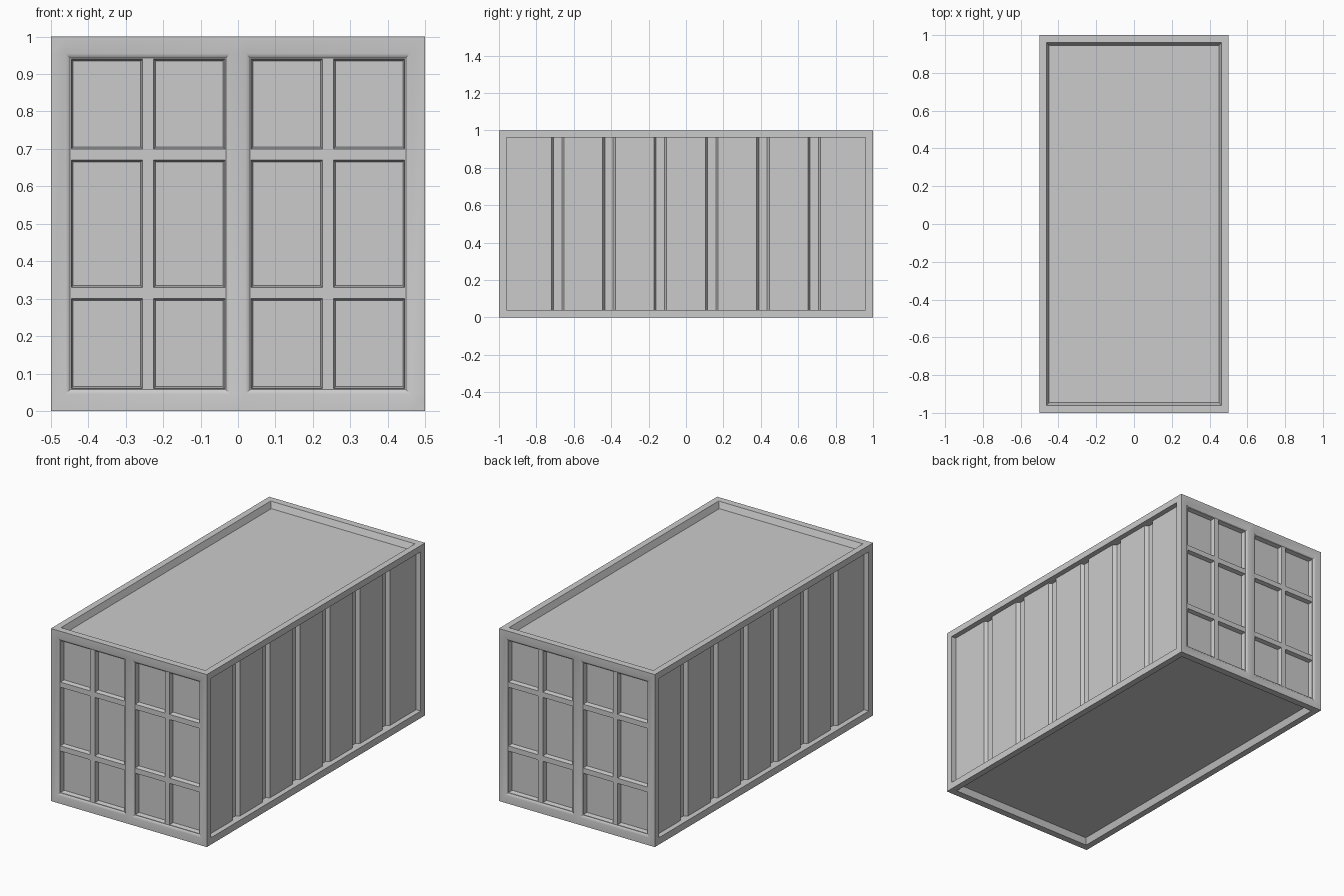
import bpy, bmesh, math
from mathutils import Vector

if "Cube" in bpy.data.objects:
    bpy.data.objects.remove(bpy.data.objects["Cube"])


class Side:
    """One face of the container, drawn in (u, v, depth) coordinates."""

    def __init__(self, name, origin, u, v):
        self.name, self.bm = name, bmesh.new()
        self.o, self.u, self.v = Vector(origin), Vector(u), Vector(v)
        self.n = self.u.cross(self.v)

    def face(self, pts):
        self.bm.faces.new([self.bm.verts.new(
            self.o + self.u * a + self.v * b - self.n * d) for a, b, d in pts])

    def sheet(self, us, vs, depth):
        """Flat grid whose odd/odd cells are left open; returns the openings."""
        holes = []
        for i in range(len(us) - 1):
            for j in range(len(vs) - 1):
                r = (us[i], vs[j], us[i + 1], vs[j + 1])
                if i % 2 and j % 2:
                    holes.append(r)
                else:
                    self.face([(a, b, depth) for a, b in corners(r)])
        return holes

    def step(self, r, inset, d0, d1):
        """Sloped wall around an opening; returns the inner rectangle."""
        q = (r[0] + inset, r[1] + inset, r[2] - inset, r[3] - inset)
        a, b = corners(r), corners(q)
        for i in range(4):
            k = (i + 1) % 4
            self.face([(*a[i], d0), (*a[k], d0), (*b[k], d1), (*b[i], d1)])
        return q

    def recess(self, r, inset, d0, d1):
        q = self.step(r, inset, d0, d1)
        self.face([(a, b, d1) for a, b in corners(q)])

    def finish(self):
        bmesh.ops.remove_doubles(self.bm, verts=self.bm.verts, dist=1e-5)
        me = bpy.data.meshes.new(self.name)
        self.bm.to_mesh(me)
        self.bm.free()
        ob = bpy.data.objects.new(self.name, me)
        bpy.context.collection.objects.link(ob)
        bpy.context.view_layer.objects.active = ob
        ob.select_set(True)
        bpy.ops.object.shade_smooth_by_angle(angle=math.radians(45))
        ob.select_set(False)


def corners(r):
    return [(r[0], r[1]), (r[2], r[1]), (r[2], r[3]), (r[0], r[3])]


# Door ends: two doors each, six recessed panels per door
for name, y, sx in (("front_doors", -1, 1), ("back_doors", 1, -1)):
    s = Side(name, (0, y, 0), (sx, 0, 0), (0, 0, 1))
    for door in s.sheet([-.5, -.46, -.02, .02, .46, .5], [0, .045, .955, 1], 0):
        q = s.step(door, .012, 0, .01)
        c = (q[0] + q[2]) / 2
        us = [q[0], c - .205, c - .015, c + .015, c + .205, q[2]]
        vs = [q[1], .06, .30, .33, .67, .70, .94, q[3]]
        for panel in s.sheet(us, vs, .01):
            s.recess(panel, .005, .01, .035)
    s.finish()

# Long walls: recessed panel with narrow vertical grooves
PERIODS, END, D, GROOVE = 7, .96, .03, .05
profile = [(-END, 0), (-END, D)]
for i in range(1, PERIODS):
    c = -END + 2 * END * i / PERIODS
    profile += [(c - .034, D), (c - .022, GROOVE), (c + .022, GROOVE), (c + .034, D)]
profile += [(END, D), (END, 0)]
for name, x, sy in (("right_wall", .5, 1), ("left_wall", -.5, -1)):
    s = Side(name, (x, 0, 0), (0, sy, 0), (0, 0, 1))
    lo, hi = .04, .963
    s.sheet([-1, -END, END, 1], [0, lo, hi, 1], 0)
    for (a, d), (b, e) in zip(profile, profile[1:]):
        s.face([(a, lo, d), (b, lo, e), (b, hi, e), (a, hi, d)])
    s.face([(a, lo, d) for a, d in reversed(profile)])
    s.face([(a, hi, d) for a, d in profile])
    s.finish()

# Roof and underside: shallow tray with sloped edges
for name, z, sx in (("roof", 1, 1), ("underside", 0, -1)):
    s = Side(name, (0, 0, z), (sx, 0, 0), (0, 1, 0))
    for r in s.sheet([-.5, -.463, .463, .5], [-1, -.96, .96, 1], 0):
        s.recess(r, .014, 0, .035)
    s.finish()
